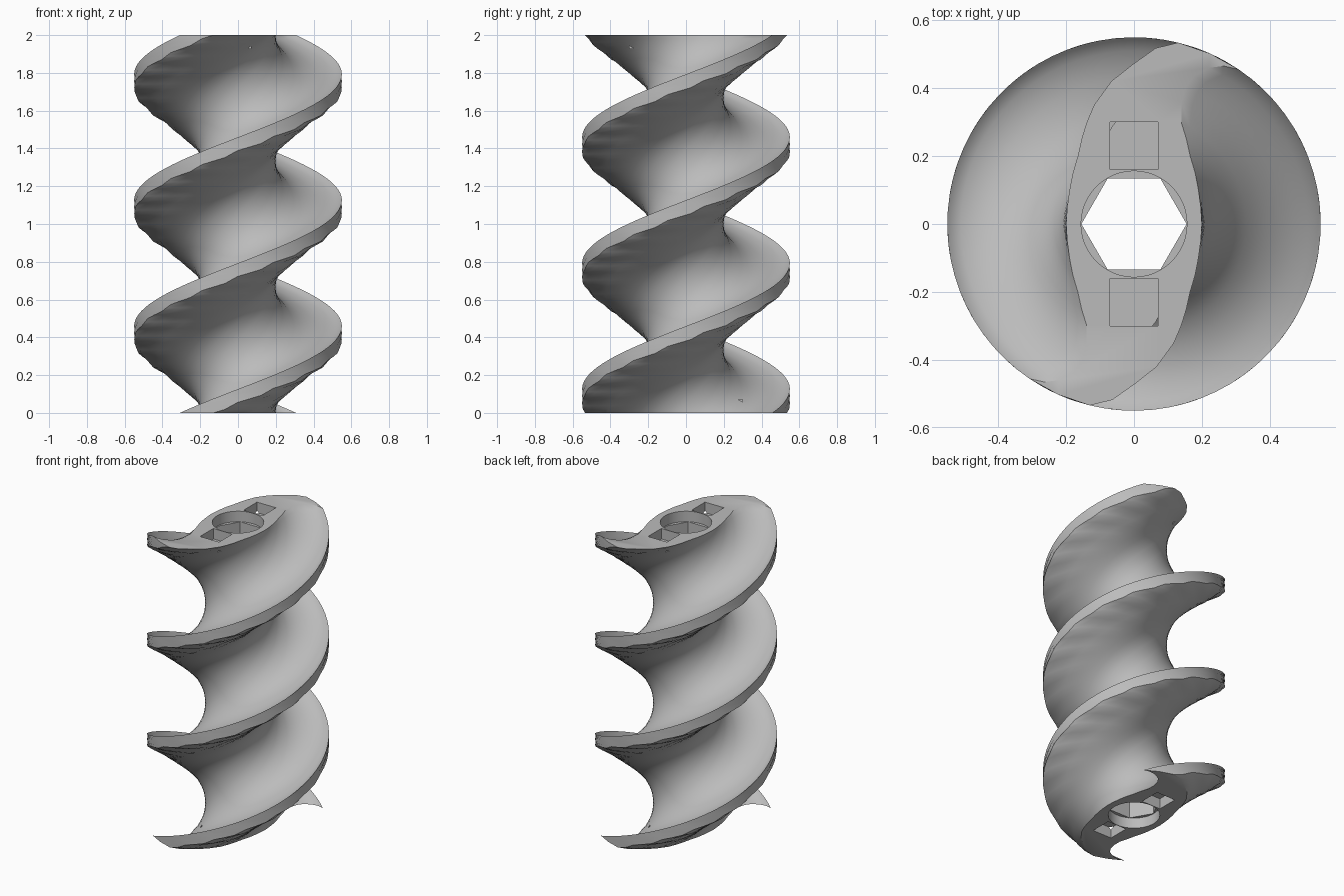
import bpy, bmesh
from math import radians, cos, sin, pi

cube = bpy.data.objects.get("Cube")
if cube:
    bpy.data.objects.remove(cube)

HEIGHT, TURN, STEPS = 2.0, 540, 108
POCKET = 0.07

steel = bpy.data.materials.new("grey metal")
steel.use_nodes = True
grey = (0.5, 0.5, 0.5, 1)
steel.diffuse_color = grey
steel.node_tree.nodes["Principled BSDF"].inputs["Base Color"].default_value = grey


def make_object(name, bm):
    bmesh.ops.recalc_face_normals(bm, faces=bm.faces)
    mesh = bpy.data.meshes.new(name)
    bm.to_mesh(mesh)
    bm.free()
    obj = bpy.data.objects.new(name, mesh)
    mesh.materials.append(steel)
    bpy.context.collection.objects.link(obj)
    return obj


def loft(name, rings):
    """Closed solid through matching rings of points."""
    bm = bmesh.new()
    loops = [[bm.verts.new(p) for p in ring] for ring in rings]
    for low, high in zip(loops, loops[1:]):
        for i in range(len(low)):
            j = (i + 1) % len(low)
            bm.faces.new((low[i], low[j], high[j], high[i]))
    bm.faces.new(loops[0][::-1])
    bm.faces.new(loops[-1])
    return make_object(name, bm)


def prism(name, sides, radius, x, y, z0, z1, turn=0):
    ring = [(x + radius * cos(turn + 2 * pi * i / sides),
             y + radius * sin(turn + 2 * pi * i / sides)) for i in range(sides)]
    return loft(name, [[(px, py, z) for px, py in ring] for z in (z0, z1)])


# Half of the cross-section as (radius, angle): top of the blade, rim, underside
UPPER = [(.2, 0), (.203, 14), (.215, 28), (.235, 40), (.26, 50.5), (.295, 58.5),
         (.33, 65), (.386, 68.7), (.43, 69.3), (.47, 68), (.51, 64.4),
         (.535, 60.5), (.55, 56)]
LOWER = [(.55, 66), (.55, 76.3), (.522, 83), (.47, 90.5), (.426, 99), (.37, 108.5),
         (.33, 115), (.295, 121.5), (.26, 129.5), (.235, 140), (.215, 152), (.203, 166)]


def section(step):
    t = step / STEPS
    ripple = 1.5 * sin(2 * pi * step / 4)
    ring = []
    for half in (0, 180):
        for r, a in UPPER + LOWER:
            # slight fluting that fades from the rim inwards
            if a > 70 and r > .4 and 0 < step < STEPS:
                a += ripple * (r - .4) / .15
            ang = radians(a + half + TURN * t)
            ring.append((r * cos(ang), r * sin(ang), HEIGHT * t))
    return ring


# Twin-blade screw body
screw = loft("screw_body", [section(s) for s in range(STEPS + 1)])

# Hexagonal bore, round recesses and square pockets at both ends
cutters = [prism("hex_bore_cutter", 6, 0.155, 0, 0, -0.1, HEIGHT + 0.1)]
for end, z0, z1 in (("bottom", -0.1, POCKET), ("top", HEIGHT - POCKET, HEIGHT + 0.1)):
    cutters.append(prism(end + "_recess_cutter", 48, 0.156, 0, 0, z0, z1))
    for side, y in (("front", -0.23), ("back", 0.23)):
        cutters.append(prism(f"{end}_{side}_pocket_cutter", 4, 0.07 * 2 ** 0.5,
                             0, y, z0, z1, pi / 4))

bpy.context.view_layer.objects.active = screw
screw.select_set(True)
for cutter in cutters:
    mod = screw.modifiers.new(cutter.name, 'BOOLEAN')
    mod.operation = 'DIFFERENCE'
    mod.solver = 'EXACT'
    mod.object = cutter
    bpy.ops.object.modifier_apply(modifier=mod.name)
for cutter in cutters:
    bpy.data.objects.remove(cutter)

# Smooth blades with crisp rims and end faces
bpy.ops.object.select_all(action='DESELECT')
screw.select_set(True)
bpy.ops.object.shade_smooth_by_angle(angle=radians(30))
